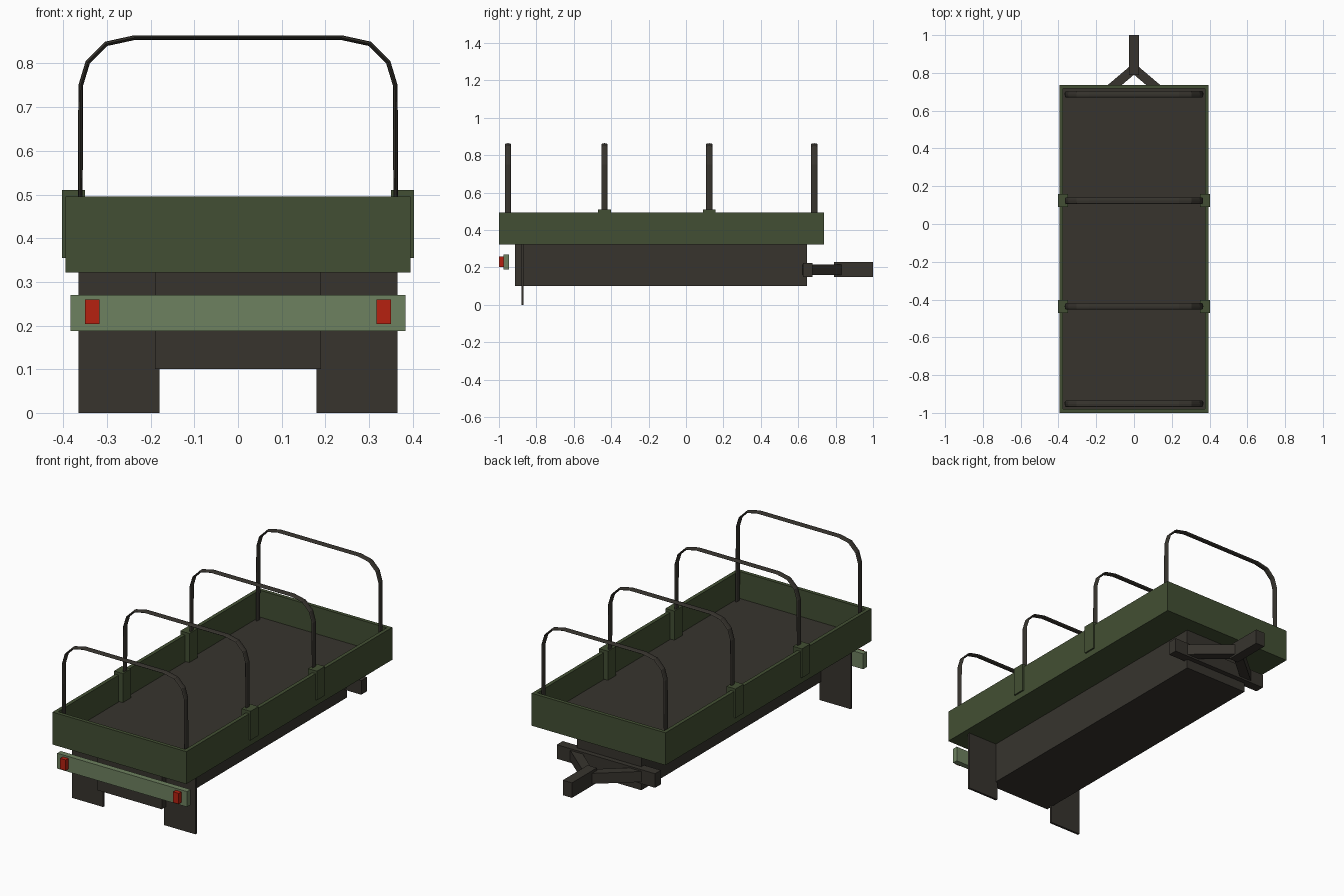
import bpy, bmesh, math
from mathutils import Vector

if "Cube" in bpy.data.objects:
    bpy.data.objects.remove(bpy.data.objects["Cube"])


def material(name, rgb):
    m = bpy.data.materials.new(name)
    m.diffuse_color = (*rgb, 1)
    m.use_nodes = True
    m.node_tree.nodes["Principled BSDF"].inputs["Base Color"].default_value = m.diffuse_color
    return m


GREEN = material("olive green", (0.055, 0.078, 0.033))
DARK = material("dark grey brown", (0.038, 0.034, 0.027))
PALE = material("pale green", (0.155, 0.22, 0.115))
RED = material("lamp red", (0.47, 0.015, 0.005))


def finish(bm, name, *mats):
    bmesh.ops.recalc_face_normals(bm, faces=bm.faces)
    me = bpy.data.meshes.new(name)
    bm.to_mesh(me)
    bm.free()
    for m in mats:
        me.materials.append(m)
    ob = bpy.data.objects.new(name, me)
    bpy.context.collection.objects.link(ob)
    return ob


def box_bm(lo, hi):
    bm = bmesh.new()
    bmesh.ops.create_cube(bm, size=1)
    for v in bm.verts:
        v.co = [(a + b) / 2 + c * (b - a) for a, b, c in zip(lo, hi, v.co)]
    return bm


def box(name, lo, hi, mat):
    return finish(box_bm(lo, hi), name, mat)


def mirrored_box(name, lo, hi, mat):
    box(name + "_right", lo, hi, mat)
    box(name + "_left", (-hi[0], lo[1], lo[2]), (-lo[0], hi[1], hi[2]), mat)


# Cargo tub: box with its top inset and pushed down, dark floor inside
bm = box_bm((-0.395, -1.0, 0.322), (0.395, 0.737, 0.495))
top = max(bm.faces, key=lambda f: f.calc_center_median().z)
bmesh.ops.inset_region(bm, faces=[top], thickness=0.028)
floor = bmesh.ops.extrude_discrete_faces(bm, faces=[top])["faces"][0]
for v in floor.verts:
    v.co.z = 0.352
floor.material_index = 1
finish(bm, "cargo_tub", GREEN, DARK)

# Chassis and mud flaps
box("chassis", (-0.19, -0.914, 0.1), (0.19, 0.648, 0.323), DARK)
mirrored_box("mud_flap", (0.18, -0.88, 0), (0.365, -0.868, 0.323), DARK)

# Rear bumper with lamps
box("bumper", (-0.383, -0.977, 0.188), (0.383, -0.947, 0.27), PALE)
mirrored_box("tail_lamp", (0.317, -1.0, 0.203), (0.35, -0.976, 0.26), RED)

# Drawbar: crossbar, tongue and two slanted arms
box("drawbar_crossbar", (-0.29, 0.625, 0.15), (0.29, 0.675, 0.225), DARK)
box("drawbar_tongue", (-0.027, 0.79, 0.15), (0.027, 1.0, 0.23), DARK)
for side, label in ((1, "right"), (-1, "left")):
    a, b = Vector((0, 0.822, 0.188)), Vector((side * 0.215, 0.64, 0.188))
    d = b - a
    arm = box("drawbar_arm_" + label, (-d.length / 2, -0.024, -0.028),
              (d.length / 2, 0.024, 0.028), DARK)
    arm.location = (a + b) / 2
    arm.rotation_euler.z = math.atan2(d.y, d.x)

# Hoops: flattened octagonal section swept along a rounded arch
half = [(0.362, 0.352), (0.36, 0.75), (0.344, 0.803), (0.302, 0.845), (0.238, 0.859)]
path = [Vector((x, 0, z)) for x, z in half]
path += [Vector((-p.x, 0, p.z)) for p in reversed(path)]
HOOPS = (-0.952, -0.436, 0.124, 0.686)
N = 8


def hoop(name, y):
    bm = bmesh.new()
    rings = []
    for i, p in enumerate(path):
        t = (path[min(i + 1, len(path) - 1)] - path[max(i - 1, 0)]).normalized()
        n = Vector((t.z, 0, -t.x))
        ring = []
        for k in range(N):
            ang = 2 * math.pi * k / N
            ring.append(bm.verts.new(p + n * 0.0055 * math.cos(ang)
                                     + Vector((0, y + 0.017 * math.sin(ang), 0))))
        rings.append(ring)
    for r, s in zip(rings, rings[1:]):
        for k in range(N):
            bm.faces.new((r[k], r[(k + 1) % N], s[(k + 1) % N], s[k]))
    bm.faces.new(rings[0])
    bm.faces.new(rings[-1])
    finish(bm, name, DARK)


for i, y in enumerate(HOOPS):
    hoop(f"canopy_hoop_{i + 1}", y)

# Hoop pockets clamped over the side walls
for i, y in enumerate(HOOPS[1:3]):
    mirrored_box(f"hoop_pocket_{i + 1}", (0.35, y - 0.034, 0.355),
                 (0.403, y + 0.034, 0.51), GREEN)
